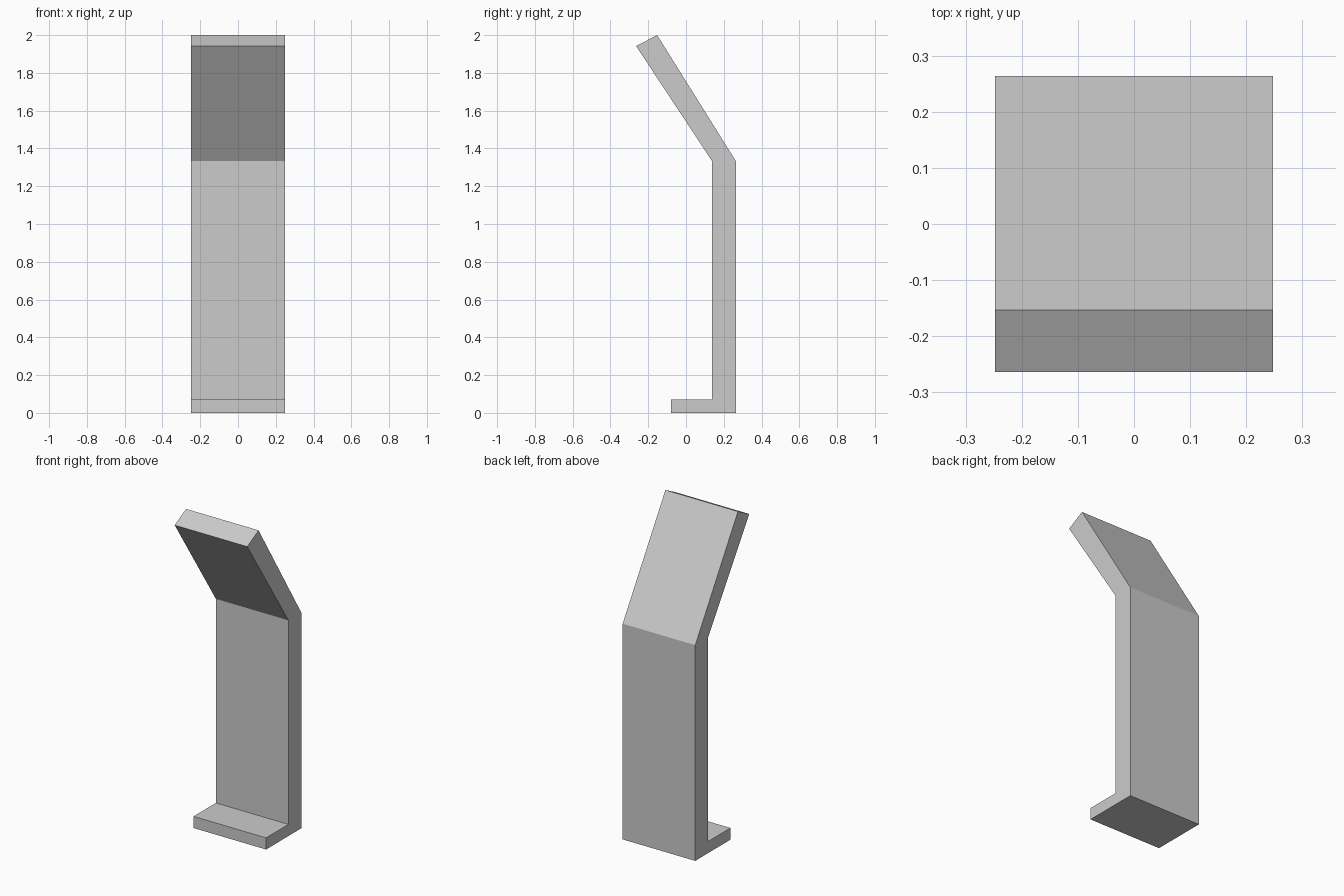
import bpy, bmesh

if "Cube" in bpy.data.objects:
    bpy.data.objects.remove(bpy.data.objects["Cube"])

HALF_WIDTH = 0.248

# Side profile (y, z): foot, upright column, forward-leaning head
profile = [
    (-0.08, 0.0), (0.264, 0.0), (0.264, 1.333), (-0.153, 2.0),
    (-0.264, 1.942), (0.138, 1.333), (0.138, 0.072), (-0.08, 0.072),
]

# Extrude the profile across the width
bm = bmesh.new()
side = bm.faces.new([bm.verts.new((-HALF_WIDTH, y, z)) for y, z in profile])
result = bmesh.ops.extrude_face_region(bm, geom=[side], use_keep_orig=True)
moved = [v for v in result["geom"] if isinstance(v, bmesh.types.BMVert)]
bmesh.ops.translate(bm, verts=moved, vec=(2 * HALF_WIDTH, 0, 0))
bmesh.ops.recalc_face_normals(bm, faces=bm.faces[:])

mesh = bpy.data.meshes.new("kiosk_stand")
bm.to_mesh(mesh)
bm.free()
bpy.context.collection.objects.link(bpy.data.objects.new("kiosk_stand", mesh))
